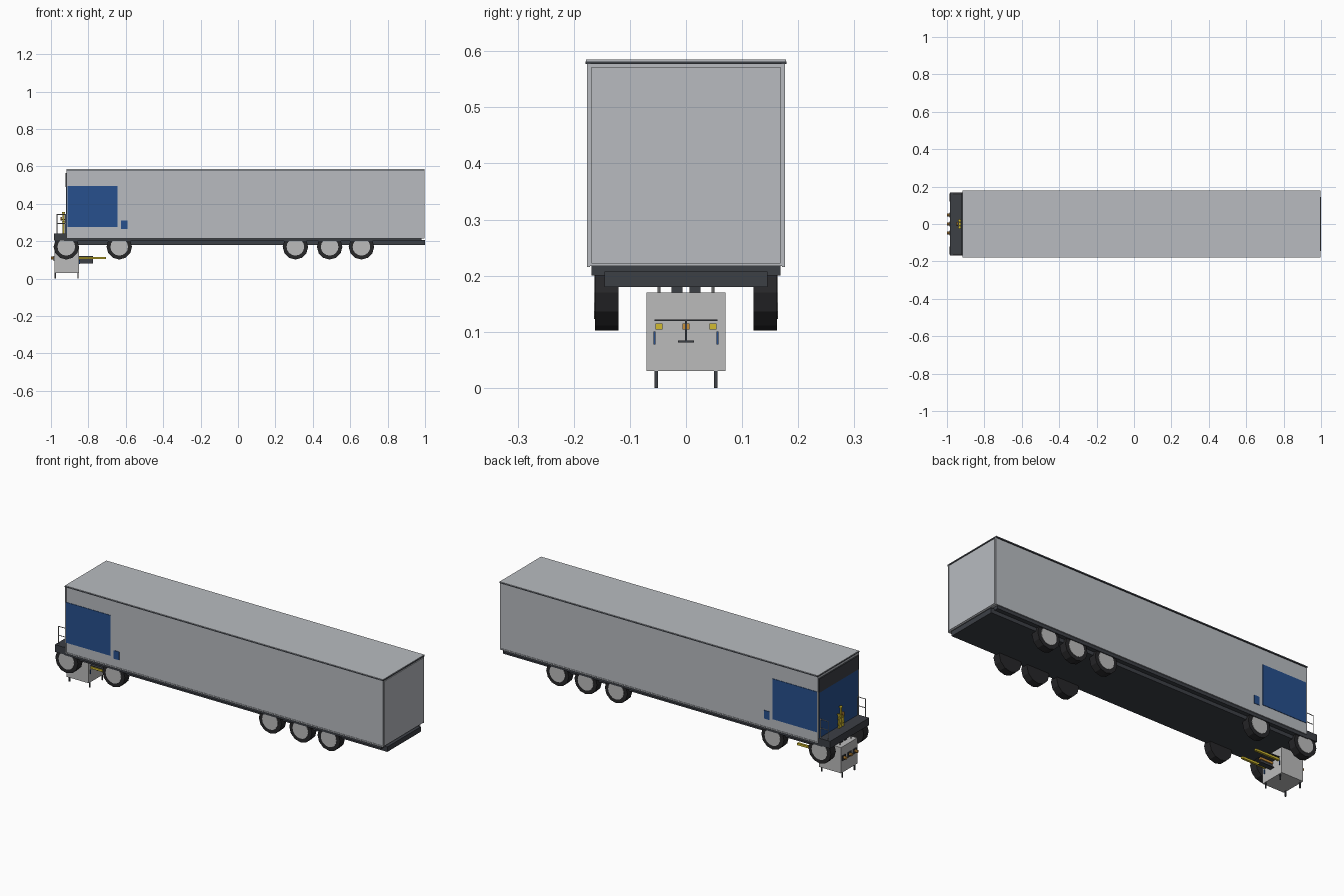
import bpy, math

def mat(name, c):
    m = bpy.data.materials.new(name)
    m.diffuse_color = (*c, 1)
    return m

DARK = mat("dark_steel", (0.045, 0.05, 0.06))
RUBBER = mat("rubber", (0.02, 0.02, 0.022))
GREY = mat("panel_grey", (0.48, 0.5, 0.53))
STEEL = mat("light_steel", (0.5, 0.5, 0.5))
BLUE = mat("blue", (0.02, 0.08, 0.27))
YELLOW = mat("yellow", (0.65, 0.5, 0.03))
ORANGE = mat("orange", (0.6, 0.28, 0.04))

def box(name, x, y, z, m):
    """Box from (min, max) ranges."""
    bpy.ops.mesh.primitive_cube_add(size=1, location=[(a + b) / 2 for a, b in (x, y, z)])
    o = bpy.context.object
    o.name = name
    o.scale = [b - a for a, b in (x, y, z)]
    bpy.ops.object.transform_apply(location=False, rotation=False, scale=True)
    o.data.materials.append(m)
    return o

def cyl(name, loc, r, depth, m, axis='Z', n=12):
    rot = {'X': (0, math.pi / 2, 0), 'Y': (math.pi / 2, 0, 0), 'Z': (0, 0, 0)}[axis]
    bpy.ops.mesh.primitive_cylinder_add(vertices=n, radius=r, depth=depth, location=loc, rotation=rot)
    o = bpy.context.object
    o.name = name
    o.data.materials.append(m)
    return o

def pair(c, h):
    return (c - h, c + h)

# Container body, roof and thin edge frames
box("container", (-0.915, 0.995), (-0.174, 0.174), (0.217, 0.577), GREY)
box("roof_edge", (-0.918, 0.998), (-0.179, 0.179), (0.577, 0.582), DARK)
box("roof", (-0.917, 0.997), (-0.178, 0.178), (0.582, 0.585), GREY)
for s in (-1, 1):
    for x in (-0.914, 0.994):
        box("corner_post", pair(x, 0.003), pair(s * 0.1735, 0.003), (0.217, 0.577), GREY)
    box("bottom_rail", (-0.915, 0.997), pair(s * 0.174, 0.0025), (0.215, 0.222), GREY)
    # Blue side panels
    box("side_panel", (-0.913, -0.645), pair(s * 0.1745, 0.002), (0.275, 0.495), BLUE)
    box("small_side_panel", (-0.625, -0.592), pair(s * 0.1745, 0.002), (0.265, 0.31), BLUE)
box("rear_door", (0.993, 0.998), (-0.168, 0.168), (0.222, 0.572), GREY)

# Driving end wall: blue panel with dark header
box("end_panel", (-0.919, -0.913), (-0.165, 0.165), (0.235, 0.49), BLUE)
box("end_header", (-0.922, -0.913), (-0.168, 0.168), (0.49, 0.565), DARK)

# Chassis and deck
box("chassis_plate", (-0.93, 0.98), (-0.168, 0.168), (0.2, 0.217), DARK)
box("chassis_frame", (-0.93, 1.0), (-0.145, 0.145), (0.18, 0.207), DARK)
box("front_deck", (-0.985, -0.9), (-0.168, 0.168), (0.203, 0.242), DARK)

# Wheels with hubs
for x in (-0.918, -0.635, 0.307, 0.49, 0.66):
    for s in (-1, 1):
        cyl("tyre", (x, s * 0.141, 0.17), 0.068, 0.042, RUBBER, 'Y')
        cyl("hub", (x, s * 0.1425, 0.17), 0.047, 0.043, STEEL, 'Y', 16)

# Pipe stand on the deck
for y, h in ((-0.018, 0.06), (0.0, 0.11), (0.018, 0.075)):
    cyl("stand_pipe", (-0.932, y, 0.242 + h / 2), 0.005, h, YELLOW)
    cyl("pipe_cap", (-0.932, y, 0.242 + h), 0.008, 0.006, YELLOW)
for z in (0.265, 0.295):
    box("pipe_crossbar", pair(-0.932, 0.004), (-0.024, 0.024), pair(z, 0.004), YELLOW)
cyl("pipe_valve", (-0.945, 0, 0.32), 0.01, 0.006, ORANGE, 'X')

# Deck handrails
for s in (-1, 1):
    y = s * 0.16
    for x in (-0.968, -0.922):
        cyl("rail_post", (x, y, 0.293), 0.002, 0.104, STEEL, n=8)
    for z in (0.295, 0.343):
        cyl("rail_bar", (-0.945, y, z), 0.002, 0.046, STEEL, 'X', 8)

# Cabinet below the deck with legs and mounts
box("cabinet", (-0.982, -0.85), (-0.07, 0.07), (0.03, 0.17), STEEL)
for s in (-1, 1):
    for x in (-0.977, -0.855):
        box("cabinet_leg", pair(x, 0.003), pair(s * 0.053, 0.003), (0, 0.03), DARK)
    box("cabinet_mount", (-0.95, -0.87), pair(s * 0.016, 0.01), (0.17, 0.182), DARK)
    for x in (-0.96, -0.87):
        cyl("mount_rod", (x, s * 0.048, 0.177), 0.0025, 0.018, STEEL, n=8)
    box("blue_strip", (-0.851, -0.846), pair(s * 0.056, 0.002), (0.077, 0.1), BLUE)

# Drawbar: I-section with top plate and three arms
box("drawbar_plate", (-0.85, -0.775), (-0.056, 0.056), (0.119, 0.122), DARK)
box("drawbar_web", (-0.85, -0.775), (-0.0015, 0.0015), (0.082, 0.12), DARK)
box("drawbar_flange", (-0.85, -0.775), (-0.014, 0.014), (0.081, 0.084), DARK)
for y in (-0.048, 0, 0.048):
    end = -0.705 if y else -0.775
    box("arm", (-0.85, end), pair(y, 0.006), (0.104, 0.115), YELLOW if y else ORANGE)
    cyl("coupling", (-0.99, y, 0.109), 0.008, 0.02, ORANGE, 'X', 8)
    box("coupling_plate", (-0.986, -0.981), pair(y, 0.014), (0.095, 0.122), DARK)
